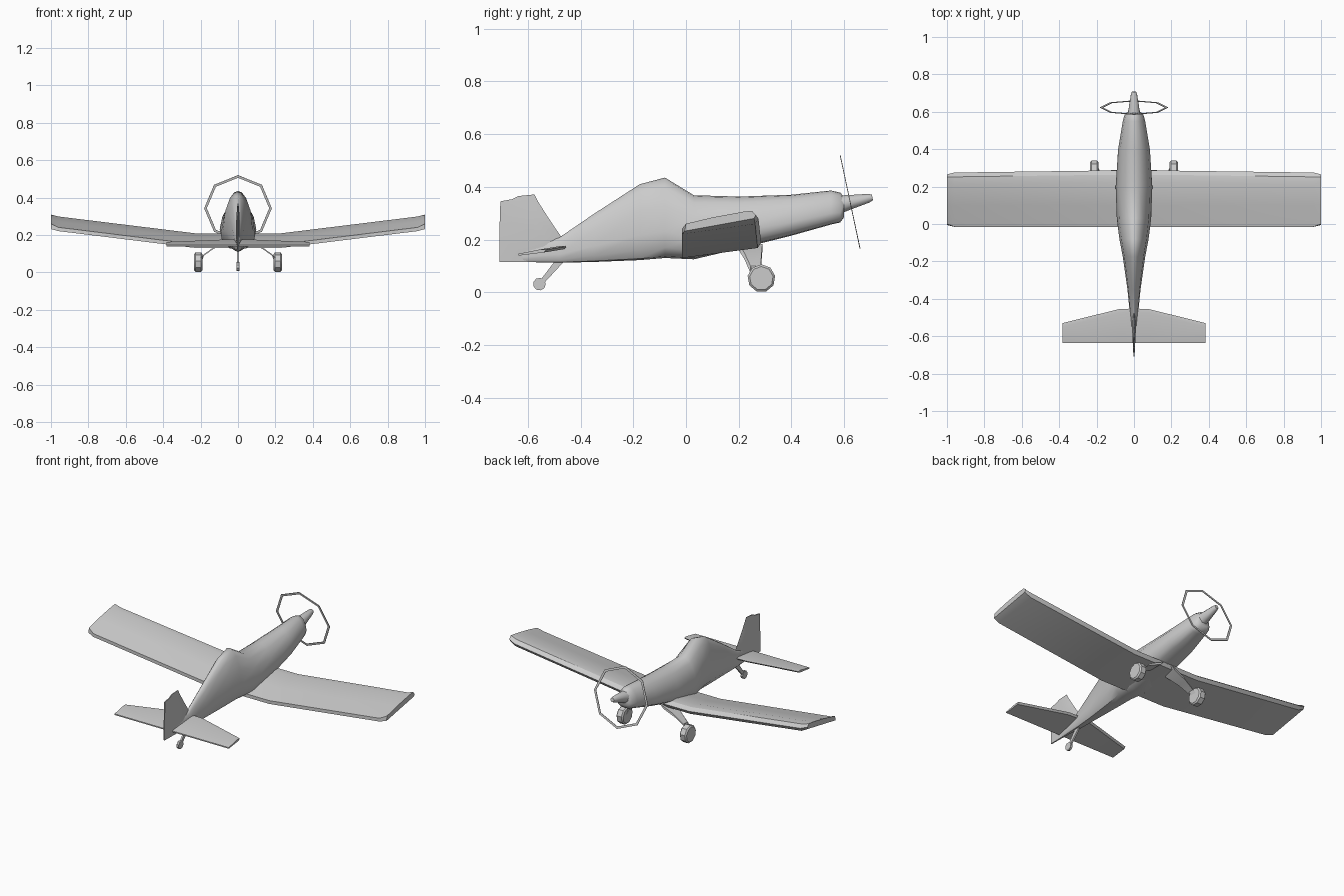
import bpy, bmesh, math
from mathutils import Vector

if "Cube" in bpy.data.objects:
    bpy.data.objects.remove(bpy.data.objects["Cube"])


def loft(name, sections, closed=False, cap_start=True, mirror=False, angle=35):
    """Skin a list of equal-length point loops into one object."""
    bm = bmesh.new()
    rings = [[bm.verts.new(p) for p in s] for s in sections]
    n = len(rings[0])
    pairs = list(zip(rings, rings[1:]))
    if closed:
        pairs.append((rings[-1], rings[0]))
    for a, b in pairs:
        for i in range(n):
            j = (i + 1) % n
            bm.faces.new((a[i], a[j], b[j], b[i]))
    if not closed:
        if cap_start:
            bm.faces.new(rings[0])
        bm.faces.new(rings[-1])
    if mirror and not cap_start:
        # temporary root cap gives reliable outward normals
        cap = bm.faces.new(rings[0])
        bmesh.ops.recalc_face_normals(bm, faces=bm.faces)
        bmesh.ops.delete(bm, geom=[cap], context='FACES_ONLY')
    else:
        bmesh.ops.recalc_face_normals(bm, faces=bm.faces)
    me = bpy.data.meshes.new(name)
    bm.to_mesh(me)
    bm.free()
    ob = bpy.data.objects.new(name, me)
    bpy.context.collection.objects.link(ob)
    bpy.ops.object.select_all(action='DESELECT')
    ob.select_set(True)
    bpy.context.view_layer.objects.active = ob
    bpy.ops.object.shade_smooth_by_angle(angle=math.radians(angle))
    if mirror:
        ob.modifiers.new("mirror", 'MIRROR')
    return ob


def circle(c, u, v, r, n, start=0.0):
    return [Vector(c) + r * (math.cos(start + math.tau * i / n) * Vector(u)
            + math.sin(start + math.tau * i / n) * Vector(v)) for i in range(n)]


# Fuselage: half cross-section scaled along stations (y, bottom, top, half width)
half = [(0, 0), (.55, .02), (.9, .13), (1, .33), (.86, .66), (.55, .88), (.25, .98), (0, 1)]
outline = half + [(-x, z) for x, z in half[-2:0:-1]]
stations = [(-.62, .115, .17, .005), (-.48, .112, .208, .022), (-.35, .115, .297, .035),
            (-.175, .122, .41, .06), (-.08, .13, .435, .078), (.03, .125, .368, .092),
            (.2, .165, .363, .098), (.4, .215, .37, .085), (.55, .257, .386, .06),
            (.585, .265, .378, .05), (.6, .285, .362, .035)]
loft("fuselage", [[(x * w, y, b + z * (t - b)) for x, z in outline]
                  for y, b, t, w in stations], angle=45)

# Fin: levels of (z, rear y, front y, half thickness)
levels = [(.115, -.708, -.5, .006), (.205, -.708, -.47, .012),
          (.29, -.706, -.527, .009), (.345, -.704, -.562, .005), (.365, -.66, -.575, .003)]
loft("fin", [[(-.003, r, z - (.012 if i == 4 else 0)), (-t, f - .06, z), (0, f, z + (.006 if i == 4 else 0)),
              (t, f - .06, z), (.003, r, z - (.012 if i == 4 else 0))]
             for i, (z, r, f, t) in enumerate(levels)])

# Wing: flat centre section, raised outer panels, chamfered tips
airfoil = [(-.015, .13), (-.015, .15), (.1, .18), (.22, .208), (.262, .205),
           (.285, .188), (.272, .168)]
tip = [(-.005, .232), (0, .26), (.1, .284), (.22, .306), (.25, .309), (.265, .293), (.258, .28)]
loft("wing", [[(0, y, z) for y, z in airfoil],
              [(.22, y, z) for y, z in airfoil],
              [(.96, y - .01 * (y > .2), z + .091) for y, z in airfoil],
              [(1, y, z) for y, z in tip]], cap_start=False, mirror=True, angle=30)


# Tailplane: thin slab, nose slightly raised
def slab(x, front, rear=-.636):
    def lift(y):
        return .142 + (y + .636) * .165
    pts = [(rear, -.003), (rear, .004), (front - .02, .007), (front, .002), (front - .01, -.007)]
    return [(x, y, lift(y) + h) for y, h in pts]


loft("tailplane", [slab(0, -.452), slab(.08, -.455), slab(.383, -.53)],
     cap_start=False, mirror=True, angle=30)

# Spinner and propeller ring share an axis tilted upwards
tilt = math.radians(12)
X = Vector((1, 0, 0))
N = Vector((0, math.cos(tilt), math.sin(tilt)))
V = Vector((0, -math.sin(tilt), math.cos(tilt)))
base = Vector((0, .585, .334))
loft("spinner", [circle(base + N * d, X, V, r, 8, math.pi / 8)
                 for d, r in [(0, .037), (.03, .031), (.11, .018), (.125, .012)]], angle=45)

hub = Vector((0, .6225, .343))
ring = []
for k in range(8):
    a = math.tau * k / 8
    u = X * math.sin(a) + V * math.cos(a)
    ring.append([hub + u * r + N * d for r, d in
                 [(.181, -.0015), (.181, .0015), (.167, .0015), (.167, -.0015)]])
loft("propeller_ring", ring, closed=True, angle=20)

# Main wheels and tapered legs
Y, Z = (0, 1, 0), (0, 0, 1)
loft("main_wheel", [circle((x, .286, .053), Y, Z, r, 9, math.radians(-90 + 20))
                    for x, r in [(.19, .045), (.197, .053), (.228, .053), (.235, .045)]],
     mirror=True, angle=30)
loft("main_leg", [[(x + dx, y, z + dz) for dx, y, dz in
                   [(-t, f, t), (-t, r, t), (t, r, -t), (t, f, -t)]]
                  for x, z, r, f, t in [(.04, .172, .2, .29, .012), (.12, .137, .222, .287, .012),
                                        (.195, .085, .245, .283, .014), (.2, .055, .262, .3, .01)]],
     mirror=True, angle=30)

# Tail wheel and strut
loft("tail_wheel", [circle((x, -.556, .031), Y, Z, .024, 9) for x in (-.007, .007)], angle=30)
loft("tail_strut", [[(-.005, y - w, z + w * .7), (.005, y - w, z + w * .7),
                     (.005, y + w, z - w * .7), (-.005, y + w, z - w * .7)]
                    for y, z, w in [(-.55, .035, .007), (-.47, .13, .012)]], angle=30)
